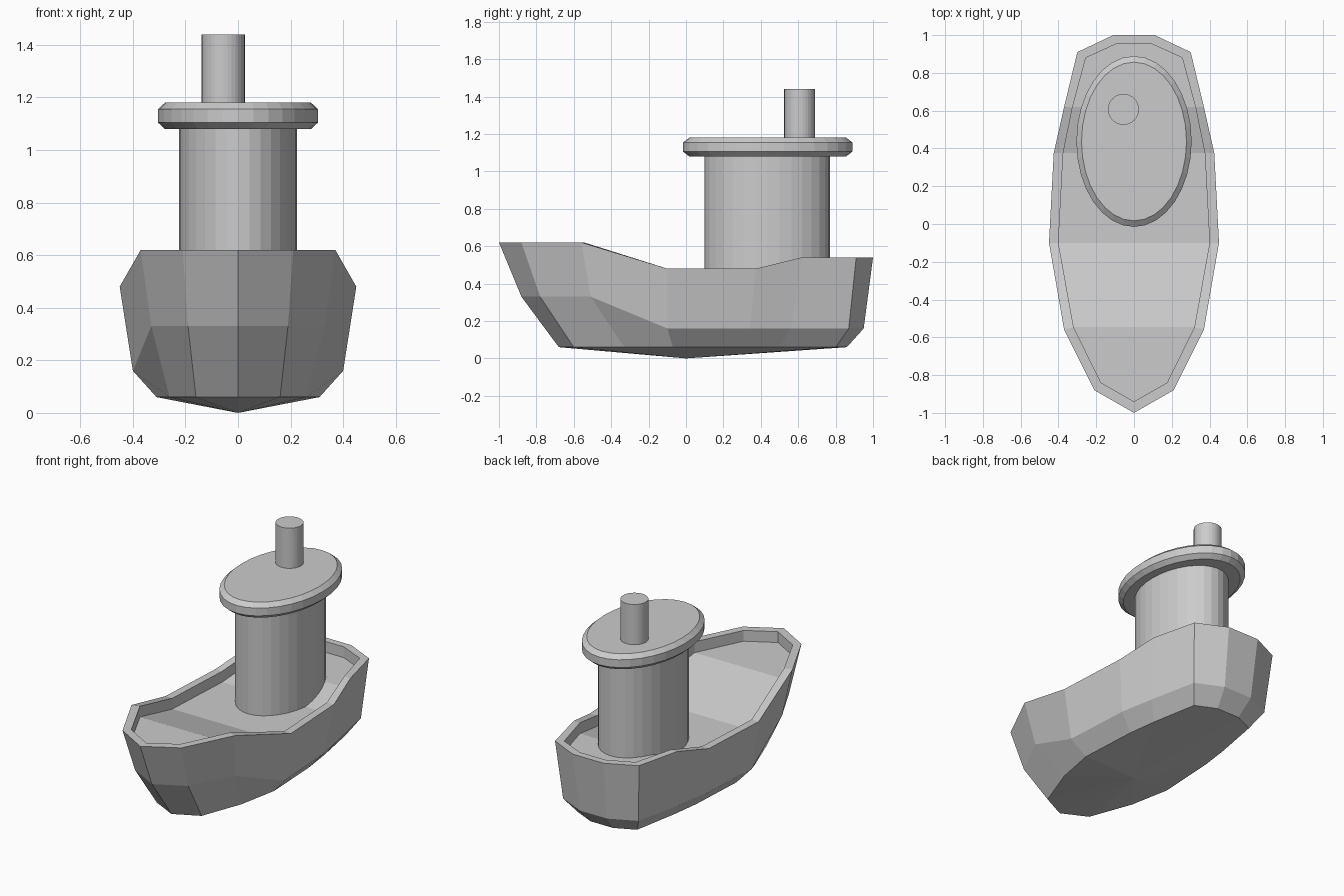
import bpy, bmesh, math

if "Cube" in bpy.data.objects:
    bpy.data.objects.remove(bpy.data.objects["Cube"])


def make_object(name, bm):
    bmesh.ops.remove_doubles(bm, verts=bm.verts, dist=0.0005)
    bmesh.ops.recalc_face_normals(bm, faces=bm.faces)
    mesh = bpy.data.meshes.new(name)
    bm.to_mesh(mesh)
    bm.free()
    obj = bpy.data.objects.new(name, mesh)
    bpy.context.collection.objects.link(obj)
    return obj


def lathe(name, centre, rings, sides=32):
    """Capped stack of elliptical rings, each (rx, ry, z)."""
    bm = bmesh.new()
    loops = []
    for rx, ry, z in rings:
        angles = [2 * math.pi * i / sides for i in range(sides)]
        loops.append([bm.verts.new((centre[0] + rx * math.cos(a),
                                    centre[1] + ry * math.sin(a), z)) for a in angles])
    for lo, hi in zip(loops, loops[1:]):
        for i in range(sides):
            j = (i + 1) % sides
            bm.faces.new((lo[i], lo[j], hi[j], hi[i]))
    bm.faces.new(loops[0][::-1])
    bm.faces.new(loops[-1])
    return make_object(name, bm)


# Hull half-outlines (x, y) from bow to stern, bottom to top
bottom = [(0, -.68), (.16, -.60), (.26, -.33), (.31, -.07), (.29, .31),
          (.265, .50), (.21, .80), (.08, .86), (0, .86)]
chine = [(0, -.88), (.19, -.78), (.33, -.51), (.40, -.10), (.375, .34),
         (.335, .56), (.27, .87), (.10, .95), (0, .95)]
rail = [(0, -1), (.21, -.88), (.37, -.56), (.45, -.10), (.425, .375),
        (.37, .62), (.30, .91), (.11, 1), (0, 1)]
inner = [(0, -.94), (.175, -.84), (.32, -.545), (.40, -.10), (.375, .375),
         (.325, .62), (.255, .88), (.09, .955), (0, .955)]
chine_z = [.33] * 3 + [.16] * 6
rail_z = [.62] * 3 + [.48] * 2 + [.54] * 4
deck_z = [z - .07 for z in rail_z]

# Hull with recessed deck, both halves
bm = bmesh.new()
for side in (1, -1):
    levels = [(bottom, [.06] * 9), (chine, chine_z), (rail, rail_z),
              (inner, rail_z), (inner, deck_z),
              ([(0, y) for x, y in inner], deck_z)]
    loops = [[bm.verts.new((side * x, y, z)) for (x, y), z in zip(pts, zs)]
             for pts, zs in levels]
    keel = bm.verts.new((0, 0, 0))
    for lo, hi in zip(loops, loops[1:]):
        for i in range(8):
            if hi is loops[-1] and i == 7:
                continue
            bm.faces.new((lo[i], lo[i + 1], hi[i + 1], hi[i]))
    for i in range(8):
        bm.faces.new((keel, loops[0][i + 1], loops[0][i]))
make_object("hull", bm)

# Cabin, bevelled roof and funnel
lathe("cabin", (0, .435), [(.225, .335, .40), (.225, .335, 1.10)])
lathe("roof", (0, .437), [(.278, .42, 1.08), (.305, .452, 1.105),
                          (.305, .452, 1.155), (.278, .42, 1.18)])
lathe("funnel", (-.056, .607), [(.082, .082, 1.15), (.082, .082, 1.44)])
